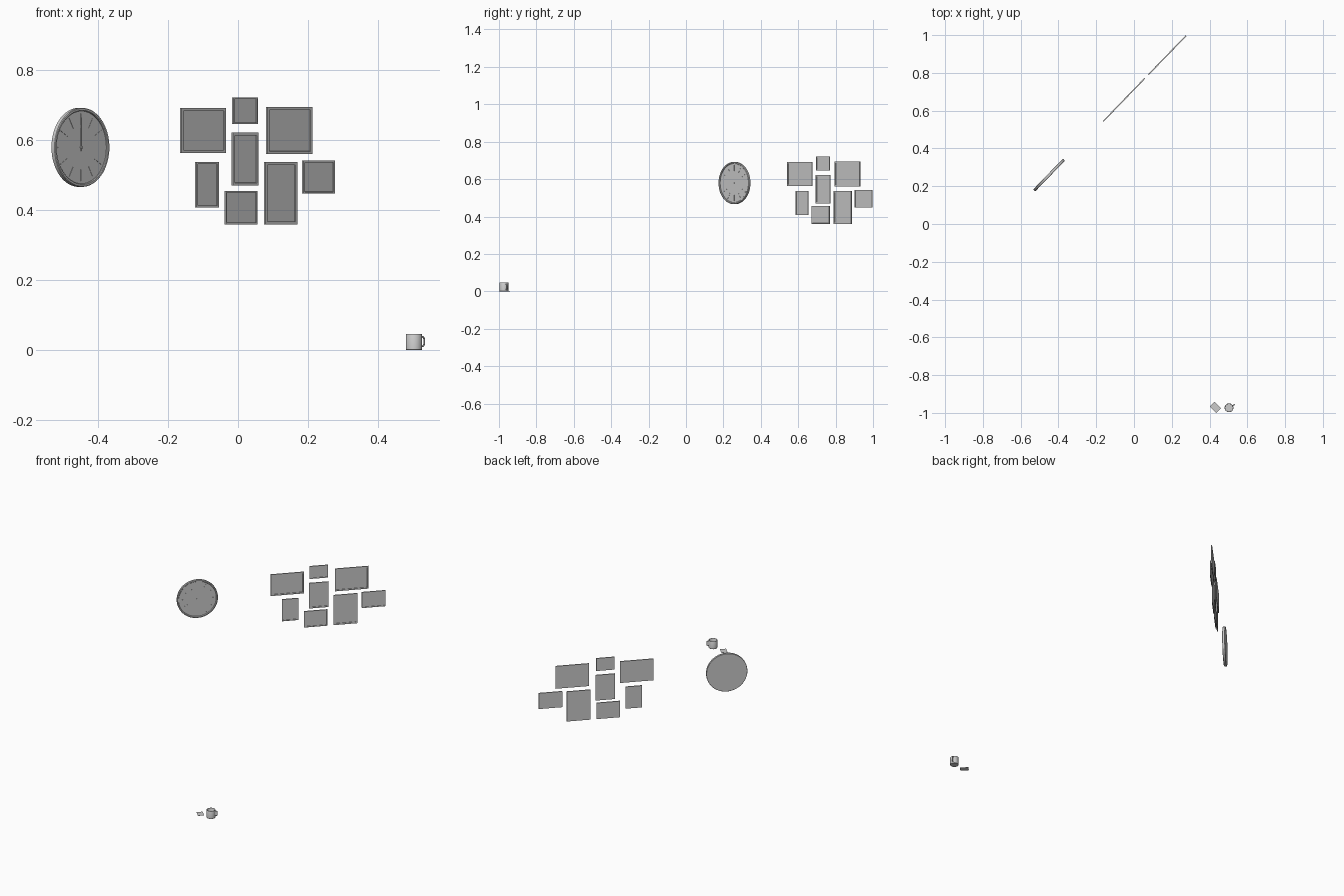
import bpy, bmesh, math
from mathutils import Matrix, Vector

if "Cube" in bpy.data.objects:
    bpy.data.objects.remove(bpy.data.objects["Cube"])

WALL = math.radians(46)          # direction in which the wall pieces run
WALL_ROT = Matrix.Rotation(WALL, 4, 'Z')


def make(name, bm, matrix):
    bmesh.ops.recalc_face_normals(bm, faces=bm.faces[:])
    me = bpy.data.meshes.new(name)
    bm.to_mesh(me)
    bm.free()
    ob = bpy.data.objects.new(name, me)
    bpy.context.collection.objects.link(ob)
    ob.matrix_world = matrix
    return ob


def smooth(ob, deg=35):
    bpy.ops.object.select_all(action='DESELECT')
    ob.select_set(True)
    bpy.context.view_layer.objects.active = ob
    bpy.ops.object.shade_smooth_by_angle(angle=math.radians(deg))


def lathe(name, profile, steps, matrix):
    bm = bmesh.new()
    vs = [bm.verts.new((r, 0, h)) for r, h in profile]
    es = [bm.edges.new(p) for p in zip(vs, vs[1:])]
    bmesh.ops.spin(bm, geom=vs + es, cent=(0, 0, 0), axis=(0, 0, 1),
                   angle=2 * math.pi, steps=steps)
    bmesh.ops.remove_doubles(bm, verts=bm.verts[:], dist=1e-5)
    ob = make(name, bm, matrix)
    smooth(ob)
    return ob


def box(bm, size, matrix):
    bmesh.ops.create_cube(bm, size=1, matrix=matrix @ Matrix.Diagonal((*size, 1)))


# Picture frames: x range, z range, border width
T = 0.006
FRAMES = [
    (-0.166, -0.034, 0.563, 0.691, 0.011),
    (-0.017, 0.057, 0.646, 0.721, 0.006),
    (0.080, 0.213, 0.560, 0.694, 0.011),
    (-0.123, -0.055, 0.407, 0.537, 0.008),
    (-0.019, 0.059, 0.470, 0.621, 0.011),
    (0.074, 0.170, 0.359, 0.537, 0.012),
    (-0.039, 0.056, 0.359, 0.455, 0.007),
    (0.183, 0.277, 0.447, 0.541, 0.007),
]
for i, (x0, x1, z0, z1, border) in enumerate(FRAMES):
    width = (x1 - x0 - T * math.sin(WALL)) / math.cos(WALL)
    bm = bmesh.new()
    box(bm, (width, T, z1 - z0), Matrix.Identity(4))
    bm.normal_update()
    front = [f for f in bm.faces if f.normal.y < -0.9]
    # flat border, then the picture set back inside it
    bmesh.ops.inset_region(bm, faces=front, thickness=border)
    bmesh.ops.inset_region(bm, faces=front, thickness=0.0003, depth=-0.003)
    xc = (x0 + x1) / 2
    make(f"picture_frame_{i + 1}", bm,
         Matrix.Translation((xc, 0.712 + 1.033 * xc, (z0 + z1) / 2)) @ WALL_ROT)

# Clock: local z faces the room, local y is up
CLOCK = (Matrix.Translation((-0.45, 0.259, 0.579)) @ WALL_ROT
         @ Matrix.Rotation(math.pi / 2, 4, 'X'))
lathe("clock_case", [(0, -0.0075), (0.112, -0.0075), (0.113, -0.0065),
                     (0.113, 0.0055), (0.111, 0.0075), (0.106, 0.0075),
                     (0.104, 0.0055), (0.104, 0.002), (0, 0.002)], 64, CLOCK)

# Hour marks
bm = bmesh.new()
for k in range(12):
    box(bm, (0.0025, 0.033, 0.001),
        Matrix.Rotation(k * math.pi / 6, 4, 'Z') @ Matrix.Translation((0, 0.08, 0.0025)))
make("clock_hour_marks", bm, CLOCK)

# Hands, both pointing up
for name, length, width, h in (("hour_hand", 0.055, 0.005, 0.0035),
                               ("minute_hand", 0.085, 0.003, 0.0048)):
    bm = bmesh.new()
    box(bm, (width, length + 0.01, 0.001), Matrix.Translation((0, length / 2 - 0.005, h)))
    make(name, bm, CLOCK)
lathe("clock_hub", [(0.004, 0.002), (0.004, 0.006), (0, 0.006)], 20, CLOCK)

# Mug body
MUG = Matrix.Translation((0.503, -0.973, 0)) @ Matrix.Rotation(math.radians(30), 4, 'Z')
lathe("mug_body", [(0, 0), (0.0225, 0), (0.0235, 0.001), (0.0235, 0.0452),
                   (0.023, 0.046), (0.0218, 0.046), (0.0213, 0.0452),
                   (0.0213, 0.004), (0.0203, 0.003), (0, 0.003)], 40, MUG)

# Mug handle: round section swept along a bow
path = [Vector(p) for p in ((0.0225, 0.038), (0.0285, 0.0378), (0.0322, 0.0355),
                            (0.0335, 0.031), (0.0335, 0.0175), (0.0322, 0.013),
                            (0.0285, 0.0107), (0.0225, 0.0105))]
bm = bmesh.new()
rings = []
N = 12
for i, p in enumerate(path):
    t = (path[min(i + 1, len(path) - 1)] - path[max(i - 1, 0)]).normalized()
    n = Vector((-t.y, t.x))
    ring = []
    for k in range(N):
        a = 2 * math.pi * k / N
        q = p + n * 0.0023 * math.cos(a)
        ring.append(bm.verts.new((q.x, 0.003 * math.sin(a), q.y)))
    rings.append(ring)
for a, b in zip(rings, rings[1:]):
    for k in range(N):
        j = (k + 1) % N
        bm.faces.new((a[k], a[j], b[j], b[k]))
bm.faces.new(rings[0])
bm.faces.new(rings[-1])
smooth(make("mug_handle", bm, MUG), 50)

# Small flat card lying beside the mug
bm = bmesh.new()
box(bm, (0.048, 0.034, 0.0006), Matrix.Translation((0, 0, 0.0003)))
make("flat_card", bm, Matrix.Translation((0.431, -0.971, 0))
     @ Matrix.Rotation(math.radians(-45), 4, 'Z'))
